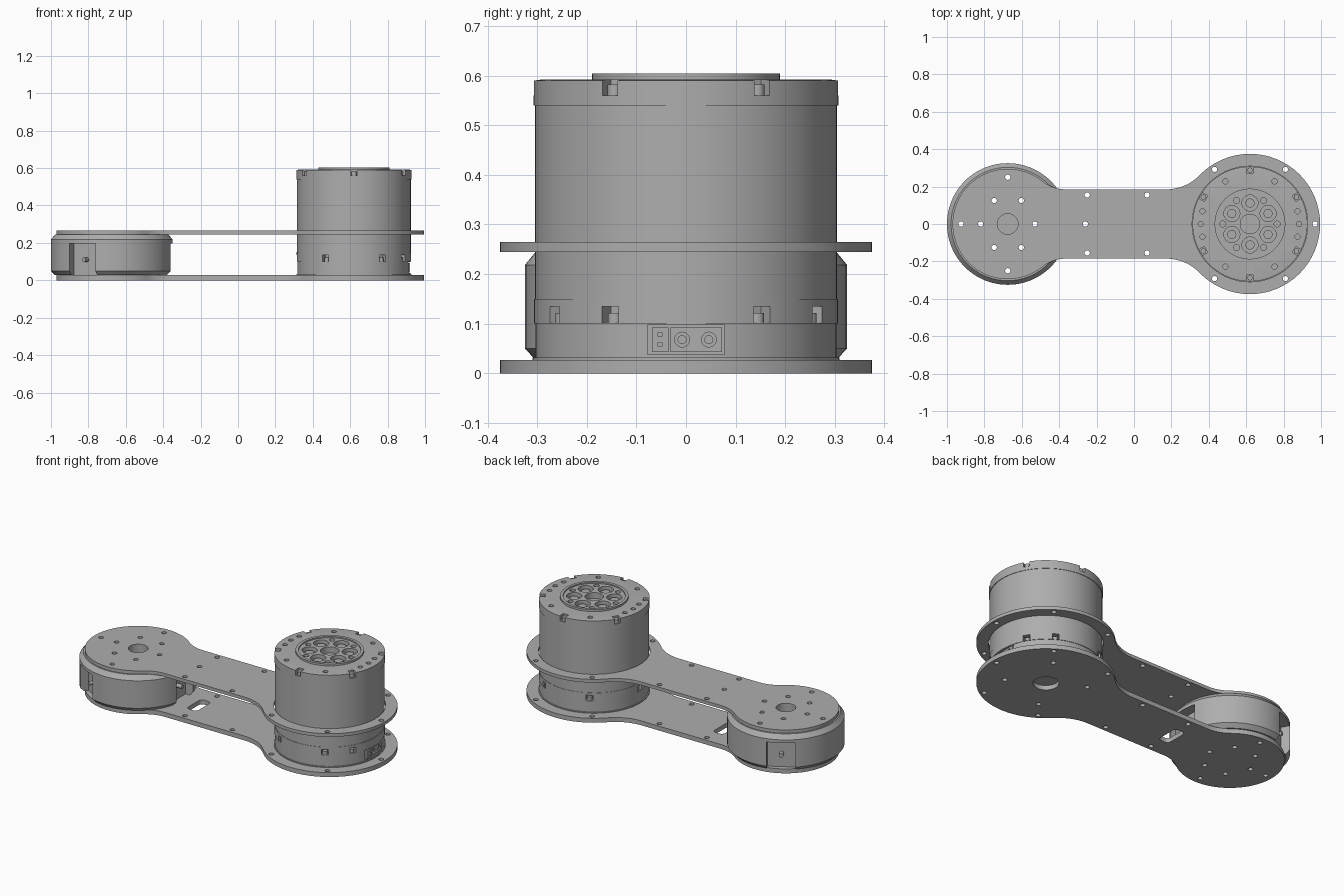
import bpy, bmesh
from math import sin, cos, pi, sqrt, atan2, radians
from mathutils import Matrix, Vector

if "Cube" in bpy.data.objects:
    bpy.data.objects.remove(bpy.data.objects["Cube"])

metal = bpy.data.materials.new("plain_grey")
metal.use_nodes = True
GREY = (0.42, 0.42, 0.42, 1)
metal.diffuse_color = GREY
metal.node_tree.nodes["Principled BSDF"].inputs["Base Color"].default_value = GREY

MOTOR, JOINT = 0.62, -0.675      # x of the two axes
PLATE_T = 0.027


def make(name, bm):
    bmesh.ops.recalc_face_normals(bm, faces=bm.faces)
    me = bpy.data.meshes.new(name)
    bm.to_mesh(me)
    bm.free()
    me.materials.append(metal)
    ob = bpy.data.objects.new(name, me)
    bpy.context.collection.objects.link(ob)
    return ob


def add_cyl(bm, x, y, z0, z1, r, n=24):
    bmesh.ops.create_cone(bm, cap_ends=True, segments=n, radius1=r, radius2=r, depth=z1 - z0,
                          matrix=Matrix.Translation((x, y, (z0 + z1) / 2)))


def add_box(bm, cx, ang, r0, r1, width, z0, z1, off=0):
    """Box reaching radially from r0 to r1 at an angle around the axis at cx."""
    m = (Matrix.Translation((cx, 0, 0)) @ Matrix.Rotation(radians(ang), 4, 'Z')
         @ Matrix.Translation(((r0 + r1) / 2, off, (z0 + z1) / 2))
         @ Matrix.Diagonal((r1 - r0, width, z1 - z0, 1)))
    bmesh.ops.create_cube(bm, size=1, matrix=m)


def add_radial_cyl(bm, cx, ang, r0, r1, z, rad, off=0):
    m = (Matrix.Translation((cx, 0, z)) @ Matrix.Rotation(radians(ang), 4, 'Z')
         @ Matrix.Translation(((r0 + r1) / 2, off, 0)) @ Matrix.Rotation(pi / 2, 4, 'Y'))
    bmesh.ops.create_cone(bm, cap_ends=True, segments=20, radius1=rad, radius2=rad,
                          depth=r1 - r0, matrix=m)


def polar(cx, r, ang):
    return cx + r * cos(radians(ang)), r * sin(radians(ang))


def lathe(cx, profile, n=96):
    bm = bmesh.new()
    vs = [bm.verts.new((cx + r, 0, z)) for r, z in profile]
    es = [bm.edges.new(p) for p in zip(vs, vs[1:])]
    bmesh.ops.spin(bm, geom=vs + es, cent=(cx, 0, 0), axis=(0, 0, 1), angle=2 * pi, steps=n)
    bmesh.ops.remove_doubles(bm, verts=bm.verts, dist=0.0001)
    return bm


def cut(ob, bm):
    cutter = make("cutter", bm)
    cutter.hide_render = True
    mod = ob.modifiers.new("cut", 'BOOLEAN')
    mod.operation, mod.solver, mod.object = 'DIFFERENCE', 'EXACT', cutter
    dg = bpy.context.evaluated_depsgraph_get()
    me = bpy.data.meshes.new_from_object(ob.evaluated_get(dg))
    ob.modifiers.clear()
    ob.data = me
    bpy.data.objects.remove(cutter)


def smooth(ob):
    bpy.ops.object.select_all(action='DESELECT')
    ob.select_set(True)
    bpy.context.view_layer.objects.active = ob
    bpy.ops.object.shade_smooth_by_angle(angle=radians(25))


def arc(cx, cy, r, a0, a1, n):
    return [(cx + r * cos(a0 + (a1 - a0) * i / n), cy + r * sin(a0 + (a1 - a0) * i / n))
            for i in range(n + 1)]


def plate(name, z0, z1):
    """Two round ends blended into a narrow neck."""
    neck, big, small, f_big, f_small = 0.185, 0.375, 0.295, 0.25, 0.2
    xb = MOTOR - sqrt((big + f_big) ** 2 - (neck + f_big) ** 2)
    xs = JOINT + sqrt((small + f_small) ** 2 - (neck + f_small) ** 2)
    ab = atan2(neck + f_big, xb - MOTOR)
    a_s = atan2(neck + f_small, xs - JOINT)
    half = (arc(MOTOR, 0, big, 0, ab, 24)
            + arc(xb, neck + f_big, f_big, ab - pi, -pi / 2, 10)[1:]
            + arc(xs, neck + f_small, f_small, -pi / 2, a_s - pi, 10)
            + arc(JOINT, 0, small, a_s, pi, 28)[1:])
    pts = half + [(x, -y) for x, y in reversed(half[1:-1])]
    bm = bmesh.new()
    face = bm.faces.new([bm.verts.new((x, y, z0)) for x, y in pts])
    ext = bmesh.ops.extrude_face_region(bm, geom=[face])
    bmesh.ops.translate(bm, vec=(0, 0, z1 - z0),
                        verts=[v for v in ext["geom"] if isinstance(v, bmesh.types.BMVert)])
    return make(name, bm)


# Screw positions shared by the plates and the joint housing
joint_holes = [polar(JOINT, 0.25, a) for a in (90, 180, 270)]
joint_holes += [polar(JOINT, 0.145, a) for a in range(0, 360, 60)]
neck_holes = [(x, y) for x in (-0.25, 0.07) for y in (-0.155, 0.155)]
rim_holes = [polar(MOTOR, 0.348, a) for a in (0, 57, 123, -57, -123)]


def plate_holes():
    bm = bmesh.new()
    for x, y in joint_holes + neck_holes + rim_holes:
        add_cyl(bm, x, y, -0.1, 0.4, 0.014)
    return bm


# Lower plate: motor bore, motor screws and a rounded cable slot
lower = plate("lower_plate", 0, PLATE_T)
bm = plate_holes()
add_cyl(bm, MOTOR, 0, -0.1, 0.1, 0.07, 40)
for a in (60, 150, 240, 330):
    add_cyl(bm, *polar(MOTOR, 0.226, a), -0.1, 0.1, 0.014)
slot = [p for i, (sx, sy) in enumerate(((1, 1), (-1, 1), (-1, -1), (1, -1)))
        for p in arc(-0.265 + sx * 0.013, sy * 0.05, 0.022, i * pi / 2, (i + 1) * pi / 2, 6)]
f = bm.faces.new([bm.verts.new((x, y, -0.1)) for x, y in slot])
ext = bmesh.ops.extrude_face_region(bm, geom=[f])
bmesh.ops.translate(bm, vec=(0, 0, 0.2),
                    verts=[v for v in ext["geom"] if isinstance(v, bmesh.types.BMVert)])
cut(lower, bm)

# Upper plate: the motor passes through a large opening
upper = plate("upper_plate", 0.245, 0.265)
bm = plate_holes()
add_cyl(bm, MOTOR, 0, 0.1, 0.4, 0.309, 96)
add_cyl(bm, JOINT, 0, 0.1, 0.4, 0.055, 40)
add_cyl(bm, -0.26, 0, 0.1, 0.4, 0.014)
cut(upper, bm)

# Joint housing with chamfered rims and three side notches
housing = make("joint_housing", lathe(JOINT, [
    (0, PLATE_T), (0.303, PLATE_T), (0.325, 0.05), (0.325, 0.218), (0.303, 0.245), (0, 0.245)]))
bm = bmesh.new()
for x, y in joint_holes:
    add_cyl(bm, x, y, -0.1, 0.4, 0.014)
add_cyl(bm, JOINT, 0, 0.1, 0.4, 0.055, 40)
for a in (0, 120, 240):
    add_box(bm, JOINT, a, 0.265, 0.4, 0.16, 0, 0.198)
    add_radial_cyl(bm, JOINT, a, 0.2, 0.3, 0.11, 0.012)
cut(housing, bm)

# Motor body with thin seams between its rings
body = make("motor_body", lathe(MOTOR, [
    (0, PLATE_T), (0.309, PLATE_T), (0.309, 0.032), (0.303, 0.032), (0.303, 0.1),
    (0.306, 0.1), (0.306, 0.15), (0.304, 0.15), (0.304, 0.54), (0.307, 0.54),
    (0.307, 0.59), (0.293, 0.592), (0.189, 0.592), (0.189, 0.604), (0.172, 0.604),
    (0.172, 0.596), (0, 0.596)]))
low_pockets = (30, 60, 120, 180, -30, -60, -120)
top_pockets = range(30, 390, 60)
bm = bmesh.new()
for a in low_pockets:
    add_box(bm, MOTOR, a, 0.27, 0.35, 0.038, 0.101, 0.135)
for a in top_pockets:
    add_box(bm, MOTOR, a, 0.272, 0.35, 0.036, 0.56, 0.65)
add_box(bm, MOTOR, 0, 0.28, 0.35, 0.156, 0.038, 0.097)
# Screw holes of the top ring
for a in (0, 15, 60, 120, 165, 180, 195, 240, 300, 345):
    add_cyl(bm, *polar(MOTOR, 0.263, a), 0.57, 0.65, 0.014)
# Blind bores of the output hub
add_cyl(bm, MOTOR, 0, 0.56, 0.65, 0.052, 40)
for a in range(0, 360, 60):
    add_cyl(bm, *polar(MOTOR, 0.112, a + 30), 0.57, 0.65, 0.043, 32)
    add_cyl(bm, *polar(MOTOR, 0.145, a), 0.575, 0.65, 0.016)
cut(body, bm)

# Screws sitting in the pockets
bm = bmesh.new()
for a in low_pockets:
    add_cyl(bm, *polar(MOTOR, 0.287, a), 0.1, 0.122, 0.014)
for a in top_pockets:
    add_cyl(bm, *polar(MOTOR, 0.288, a), 0.559, 0.582, 0.014)
screws = make("motor_screws", bm)

# Raised bosses inside the hub bores
bm = bmesh.new()
for a in range(30, 390, 60):
    add_cyl(bm, *polar(MOTOR, 0.112, a), 0.569, 0.584, 0.024)
bosses = make("hub_bosses", bm)

# Power and signal sockets facing outward
sockets = make("sockets", bmesh.new())
bm = bmesh.new()
add_box(bm, MOTOR, 0, 0.279, 0.3, 0.034, 0.043, 0.092, -0.052)
add_box(bm, MOTOR, 0, 0.279, 0.3, 0.104, 0.043, 0.092, 0.021)
bm.to_mesh(sockets.data)
bm.free()
bm = bmesh.new()
for off in (-0.008, 0.046):
    add_radial_cyl(bm, MOTOR, 0, 0.286, 0.32, 0.068, 0.015, off)
for z in (0.058, 0.078):
    add_box(bm, MOTOR, 0, 0.286, 0.32, 0.008, z - 0.004, z + 0.004, -0.052)
cut(sockets, bm)
bm = bmesh.new()
for off in (-0.008, 0.046):
    add_radial_cyl(bm, MOTOR, 0, 0.285, 0.298, 0.068, 0.009, off)
pins = make("socket_pins", bm)

for ob in (lower, upper, housing, body, screws, bosses, sockets, pins):
    smooth(ob)
